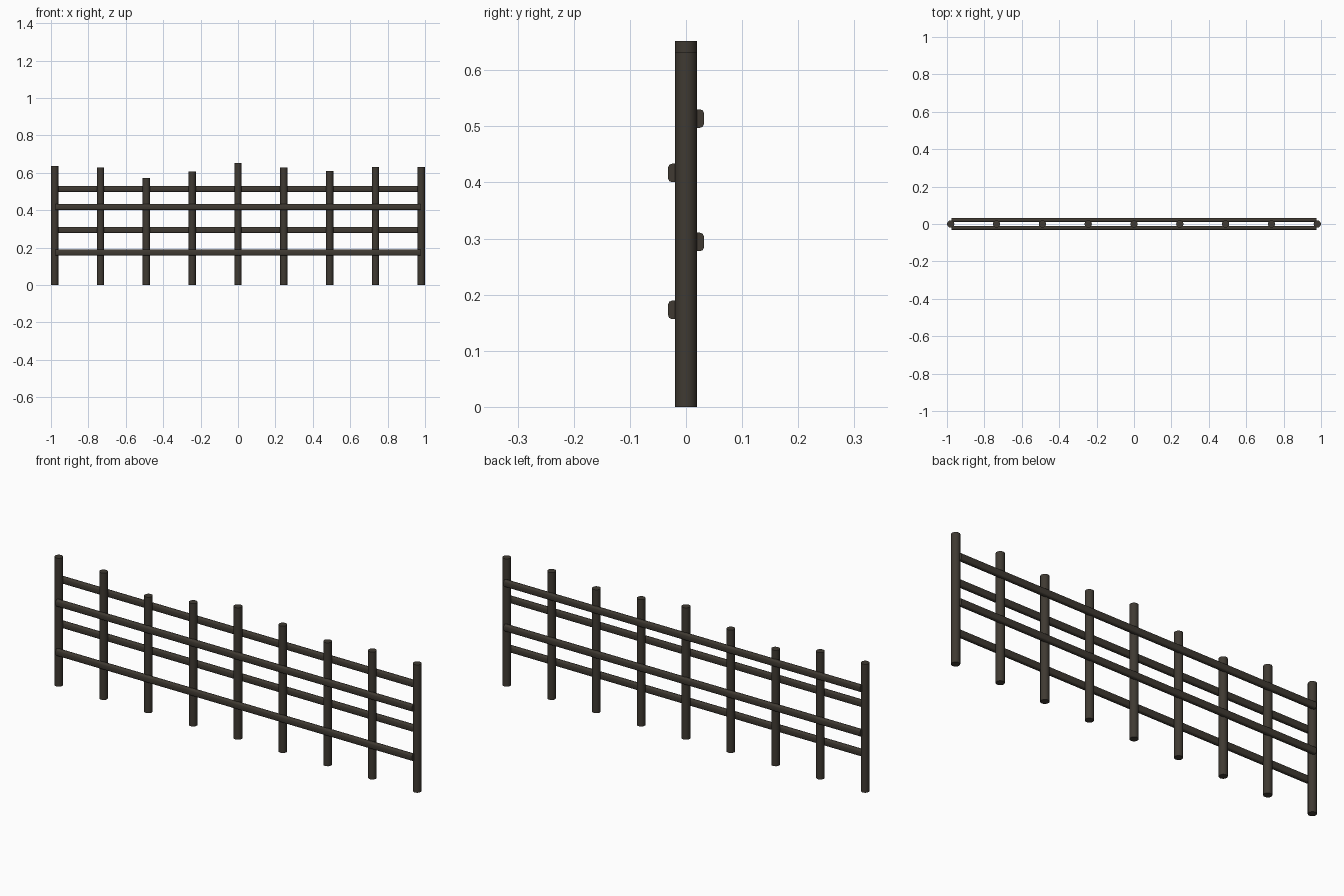
import bpy
import bmesh
from mathutils import Matrix

cube = bpy.data.objects.get("Cube")
if cube:
    bpy.data.objects.remove(cube, do_unlink=True)


def make_material(name, rgb):
    mat = bpy.data.materials.new(name)
    mat.use_nodes = True
    color = (*rgb, 1.0)
    mat.diffuse_color = color
    mat.node_tree.nodes["Principled BSDF"].inputs["Base Color"].default_value = color
    return mat


wood = make_material("dark brown wood", (0.05, 0.042, 0.032))


def add_object(name, bm, mat):
    mesh = bpy.data.meshes.new(name)
    bm.to_mesh(mesh)
    bm.free()
    mesh.materials.append(mat)
    obj = bpy.data.objects.new(name, mesh)
    bpy.context.collection.objects.link(obj)
    bpy.ops.object.select_all(action="DESELECT")
    obj.select_set(True)
    bpy.context.view_layer.objects.active = obj
    bpy.ops.object.shade_smooth_by_angle(angle=0.9)
    return obj


# Round upright posts, uneven in height
post_radius = 0.0195
span = 0.98
heights = [0.635, 0.627, 0.573, 0.607, 0.652, 0.627, 0.61, 0.63, 0.632]
for i, height in enumerate(heights):
    x = -span + 2 * span * i / (len(heights) - 1)
    bm = bmesh.new()
    bmesh.ops.create_cone(bm, cap_ends=True, segments=16,
                          radius1=post_radius, radius2=post_radius, depth=height,
                          matrix=Matrix.Translation((x, 0, height / 2)))
    add_object(f"post_{i + 1}", bm, wood)

# Horizontal rails with rounded edges, alternating front and back
for i, z in enumerate([0.173, 0.417, 0.294, 0.514]):
    side = -1 if i < 2 else 1
    name = ("front" if side < 0 else "back") + "_rail_" + ("lower", "upper")[i % 2]
    bm = bmesh.new()
    bmesh.ops.create_cube(bm, size=1, matrix=Matrix.Translation((0, side * 0.021, z))
                          @ Matrix.Diagonal((2 * span - 0.01, 0.022, 0.033, 1)))
    long_edges = [e for e in bm.edges if abs(e.verts[0].co.x - e.verts[1].co.x) > 1]
    bmesh.ops.bevel(bm, geom=long_edges, offset=0.007, segments=2,
                    profile=0.5, affect="EDGES")
    add_object(name, bm, wood)
